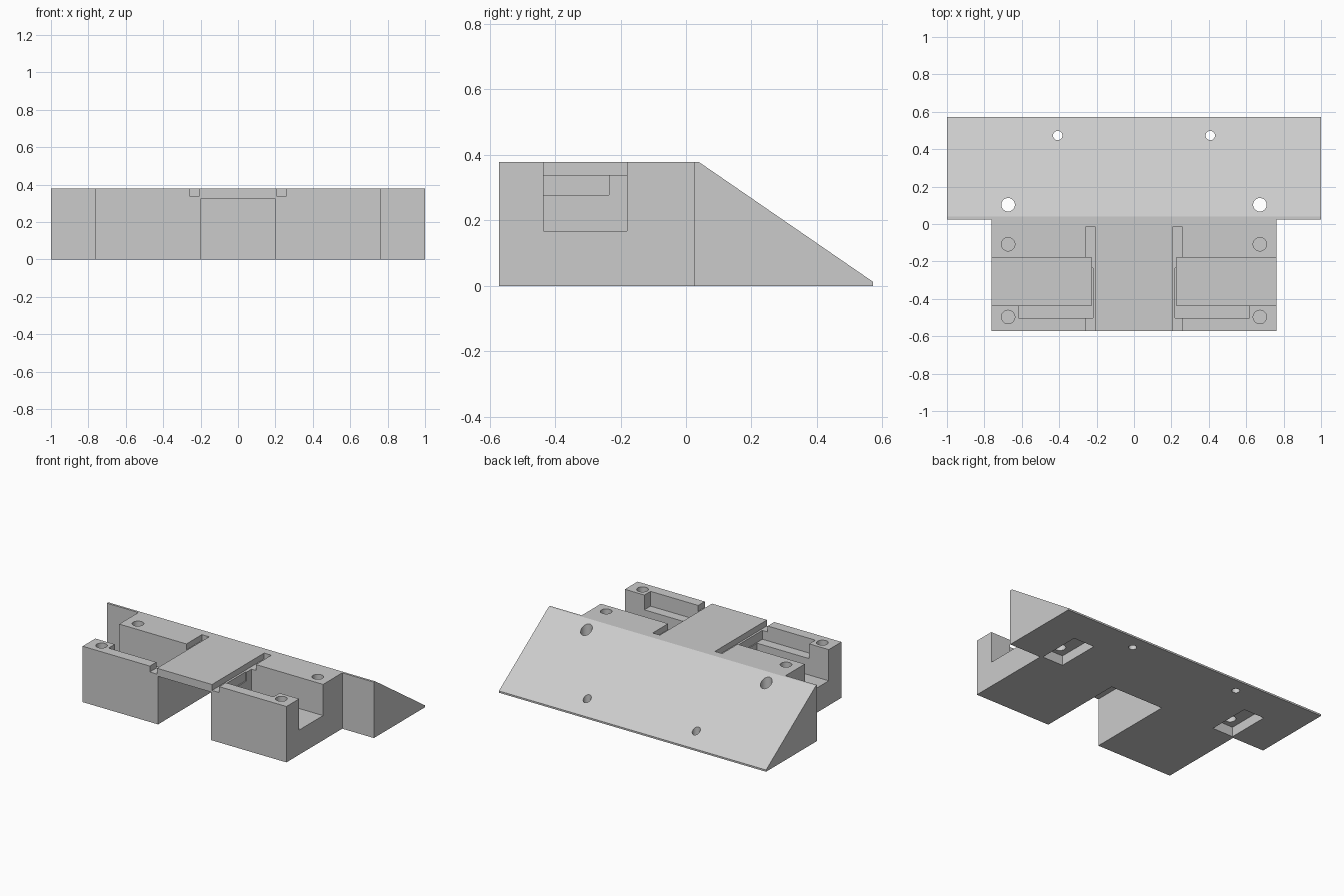
import bpy, bmesh

cube = bpy.data.objects.get("Cube")
if cube:
    bpy.data.objects.remove(cube, do_unlink=True)

grey = bpy.data.materials.new("light_grey")
grey.use_nodes = True
colour = (0.6, 0.6, 0.6, 1)
grey.diffuse_color = colour
grey.node_tree.nodes["Principled BSDF"].inputs["Base Color"].default_value = colour

TOP, FRONT, STEP = 0.378, -0.572, 0.025
OVER = 0.1  # how far cutters run past open sides


def make_object(name, bm):
    bmesh.ops.recalc_face_normals(bm, faces=bm.faces)
    mesh = bpy.data.meshes.new(name)
    bm.to_mesh(mesh)
    bm.free()
    mesh.materials.append(grey)
    obj = bpy.data.objects.new(name, mesh)
    bpy.context.collection.objects.link(obj)
    return obj


def box(name, x, y, z):
    bm = bmesh.new()
    bmesh.ops.create_cube(bm, size=1)
    for v in bm.verts:
        v.co = [lo if c < 0 else hi for c, (lo, hi) in zip(v.co, (x, y, z))]
    return make_object(name, bm)


def cylinder(name, x, y, radius, z):
    bm = bmesh.new()
    bmesh.ops.create_cone(bm, cap_ends=True, segments=48, radius1=radius,
                          radius2=radius, depth=z[1] - z[0])
    bmesh.ops.translate(bm, verts=bm.verts, vec=(x, y, sum(z) / 2))
    return make_object(name, bm)


# Solid body: side profile extruded across the full width
bm = bmesh.new()
profile = [(FRONT, 0), (0.572, 0), (0.572, 0.012), (0.04, TOP), (FRONT, TOP)]
face = bm.faces.new([bm.verts.new((-1, y, z)) for y, z in profile])
side = bmesh.ops.extrude_face_region(bm, geom=[face])["geom"]
bmesh.ops.translate(bm, vec=(2, 0, 0),
                    verts=[g for g in side if isinstance(g, bmesh.types.BMVert)])
body = make_object("ramp_body", bm)

above = (TOP + OVER)
before = FRONT - OVER

# Central tunnel under the bridge plate
cutters = [box("tunnel", (-0.198, 0.198), (before, STEP), (-OVER, 0.325))]


def span(s, lo, hi):
    return tuple(sorted((s * lo, s * hi)))


for s in (-1, 1):
    cutters += [
        # Narrow the front block relative to the ramp
        box("corner", span(s, 0.763, 1 + OVER), (before, STEP), (-OVER, above)),
        # Wide side channel, thin slot beside it, and long top groove
        box("channel", span(s, 0.227, 0.763 + OVER), (-0.436, -0.18), (0.167, above)),
        box("slot", span(s, 0.22, 0.617), (-0.502, -0.235), (0.278, above)),
        box("groove", span(s, 0.206, 0.26), (before, -0.015), (0.338, above)),
        # Recess under the ramp around each large screw hole
        box("nut_recess", span(s, 0.595, 0.75), (0.035, 0.33), (-OVER, 0.065)),
        # Through holes in the ramp
        cylinder("large_hole", s * 0.673, 0.103, 0.036, (-OVER, above)),
        cylinder("small_hole", s * 0.408, 0.473, 0.025, (-OVER, above)),
        # Blind holes in the block
        cylinder("rear_blind_hole", s * 0.673, -0.108, 0.036, (0.1, above)),
        cylinder("front_blind_hole", s * 0.673, -0.497, 0.036, (0.1, above)),
    ]

# Cut everything out of the body, then drop the cutters
for cutter in cutters:
    cutter.hide_render = True
    mod = body.modifiers.new(cutter.name, "BOOLEAN")
    mod.operation, mod.solver, mod.object = "DIFFERENCE", "EXACT", cutter
graph = bpy.context.evaluated_depsgraph_get()
result = bpy.data.meshes.new_from_object(body.evaluated_get(graph))
body.modifiers.clear()
body.data = result
for cutter in cutters:
    bpy.data.objects.remove(cutter, do_unlink=True)

# Smooth hole walls, crisp edges elsewhere
bpy.ops.object.select_all(action="DESELECT")
body.select_set(True)
bpy.context.view_layer.objects.active = body
bpy.ops.object.shade_smooth_by_angle(angle=0.5)
